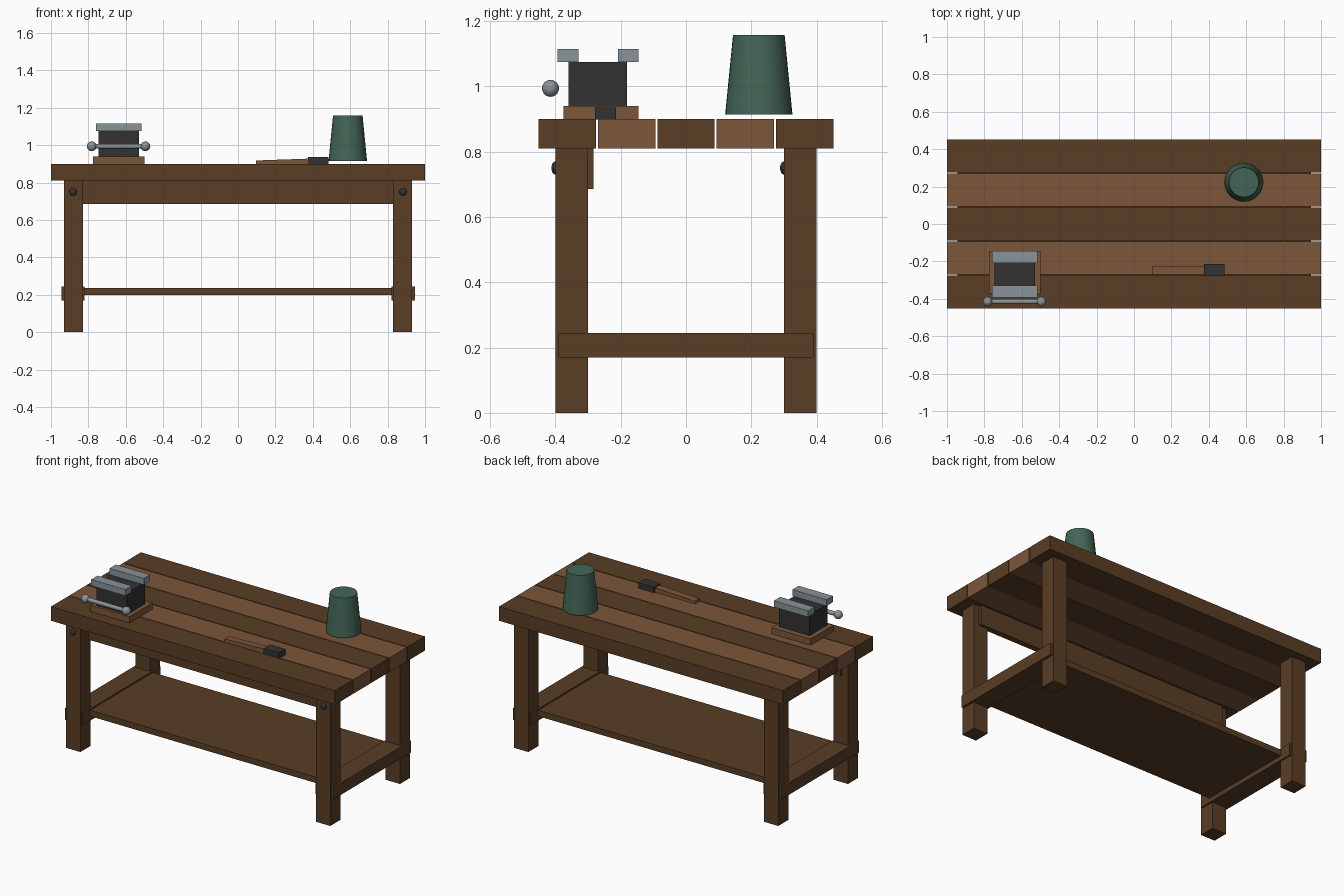
import bpy, bmesh, math
from mathutils import Vector

cube = bpy.data.objects.get("Cube")
if cube:
    bpy.data.objects.remove(cube, do_unlink=True)


def material(name, rgb):
    m = bpy.data.materials.new(name)
    m.use_nodes = True
    m.diffuse_color = (*rgb, 1)
    m.node_tree.nodes["Principled BSDF"].inputs["Base Color"].default_value = (*rgb, 1)
    return m


DARK_WOOD = material("dark_wood", (0.10, 0.047, 0.018))
LIGHT_WOOD = material("light_wood", (0.20, 0.092, 0.042))
STEEL = material("steel", (0.245, 0.295, 0.32))
IRON = material("black_iron", (0.032, 0.032, 0.033))
GREEN = material("green_enamel", (0.055, 0.13, 0.092))


def finish(name, bm, mat):
    mesh = bpy.data.meshes.new(name)
    bm.to_mesh(mesh)
    bm.free()
    mesh.materials.append(mat)
    obj = bpy.data.objects.new(name, mesh)
    bpy.context.collection.objects.link(obj)
    return obj


def smooth(obj):
    bpy.ops.object.select_all(action="DESELECT")
    obj.select_set(True)
    bpy.context.view_layer.objects.active = obj
    bpy.ops.object.shade_smooth_by_angle(angle=math.radians(40))


def box(name, x, y, z, mat):
    """Box given by its (low, high) range on each axis."""
    bm = bmesh.new()
    bmesh.ops.create_cube(bm, size=1)
    for v in bm.verts:
        v.co = Vector([sum(r) / 2 + c * (r[1] - r[0]) for c, r in zip(v.co, (x, y, z))])
    return finish(name, bm, mat)


def ball(name, centre, radius, mat, squash=1):
    bm = bmesh.new()
    bmesh.ops.create_uvsphere(bm, u_segments=20, v_segments=12, radius=radius)
    obj = finish(name, bm, mat)
    obj.location = centre
    obj.scale.y = squash
    smooth(obj)
    return obj


def cone(name, centre, r_low, r_high, length, mat, sides=32):
    bm = bmesh.new()
    bmesh.ops.create_cone(bm, cap_ends=True, segments=sides,
                          radius1=r_low, radius2=r_high, depth=length)
    obj = finish(name, bm, mat)
    obj.location = centre
    smooth(obj)
    return obj


# Bench top: five planks in alternating woods
for i in range(-2, 3):
    mid = i * 0.182
    box(f"top_plank_{i + 3}", (-1, 1), (mid - 0.088, mid + 0.088), (0.81, 0.90),
        LIGHT_WOOD if i % 2 else DARK_WOOD)

# Legs, each with a bolt on its front face, and end stretchers
for side, s in (("left", 1), ("right", -1)):
    for end, y in (("front", -0.35), ("back", 0.35)):
        box(f"{end}_{side}_leg", sorted((s * 0.83, s * 0.93)),
            (y - 0.05, y + 0.05), (0, 0.81), DARK_WOOD)
        ball(f"{end}_{side}_bolt", (s * 0.882, y - 0.05, 0.75), 0.02, IRON, 0.6)
    box(f"{side}_stretcher", sorted((s * 0.82, s * 0.945)),
        (-0.39, 0.39), (0.17, 0.245), DARK_WOOD)

# Front apron and lower shelf
box("front_apron", (-0.89, 0.89), (-0.32, -0.283), (0.685, 0.81), DARK_WOOD)
box("shelf", (-0.83, 0.83), (-0.315, 0.315), (0.198, 0.236), DARK_WOOD)

# Vise
box("vise_base", (-0.775, -0.50), (-0.375, -0.145), (0.90, 0.94), LIGHT_WOOD)
box("vise_body", (-0.745, -0.528), (-0.36, -0.18), (0.94, 1.075), IRON)
for end, y in (("front", -0.362), ("back", -0.177)):
    box(f"vise_{end}_jaw", (-0.758, -0.517), (y - 0.032, y + 0.032), (1.075, 1.115), STEEL)
rod = cone("vise_handle", (-0.638, -0.415, 0.994), 0.013, 0.013, 0.29, STEEL, 20)
rod.rotation_euler.y = math.pi / 2
for side, x in (("left", -0.495), ("right", -0.782)):
    ball(f"vise_handle_{side}_knob", (x, -0.415, 0.994), 0.026, STEEL)

# Chisel: blade thins toward its tip
blade = box("chisel_blade", (0.095, 0.38), (-0.27, -0.225), (0.90, 0.928), LIGHT_WOOD)
for v in blade.data.vertices:
    if v.co.x < 0.2 and v.co.z > 0.91:
        v.co.z = 0.918
box("chisel_handle", (0.375, 0.485), (-0.278, -0.214), (0.898, 0.936), IRON)

# Upturned bucket
cone("bucket", (0.587, 0.223, 1.036), 0.103, 0.079, 0.243, GREEN)
